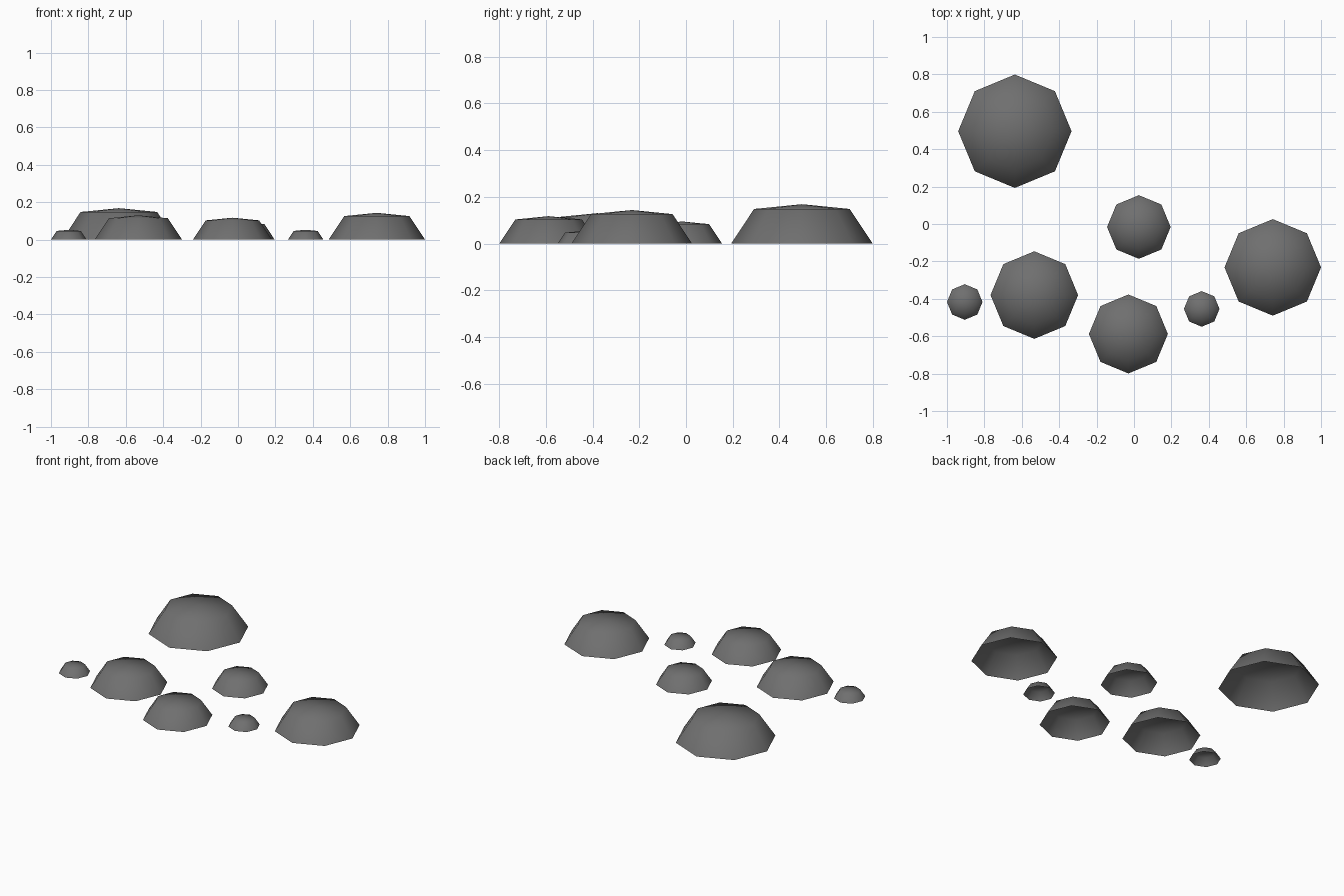
import bpy, bmesh, math

if "Cube" in bpy.data.objects:
    bpy.data.objects.remove(bpy.data.objects["Cube"])

stone = bpy.data.materials.new("dark_grey_stone")
stone.diffuse_color = (0.16, 0.16, 0.16, 1)
stone.use_nodes = True
stone.node_tree.nodes["Principled BSDF"].inputs["Base Color"].default_value = stone.diffuse_color

# Dome profile as fractions of its base radius: (radius, height)
RINGS = [(1.0, 0.0), (0.675, 0.488)]
APEX = 0.555
SIDES = 8


def dome(name, x, y, r):
    """Eight-sided open-bottomed mound with a shallow pointed cap."""
    bm = bmesh.new()
    rings = []
    for fr, fz in RINGS:
        rings.append([bm.verts.new((r * fr * math.cos(2 * math.pi * i / SIDES),
                                    r * fr * math.sin(2 * math.pi * i / SIDES),
                                    r * fz)) for i in range(SIDES)])
    top = bm.verts.new((0, 0, r * APEX))
    low, high = rings
    for i in range(SIDES):
        j = (i + 1) % SIDES
        bm.faces.new((low[i], low[j], high[j], high[i]))   # sloping wall
        bm.faces.new((high[i], high[j], top))              # cap
    for f in bm.faces:
        f.smooth = True
    me = bpy.data.meshes.new(name)
    bm.to_mesh(me)
    bm.free()
    me.materials.append(stone)
    ob = bpy.data.objects.new(name, me)
    ob.location = (x, y, 0)
    bpy.context.collection.objects.link(ob)


# Scattered stones: name, x, y, radius
for args in [
    ("back_large_stone", -0.637, 0.496, 0.303),
    ("right_large_stone", 0.742, -0.232, 0.258),
    ("left_stone", -0.533, -0.380, 0.234),
    ("front_stone", -0.030, -0.588, 0.211),
    ("middle_stone", 0.026, -0.016, 0.170),
    ("left_pebble", -0.905, -0.417, 0.095),
    ("right_pebble", 0.362, -0.454, 0.095),
]:
    dome(*args)
